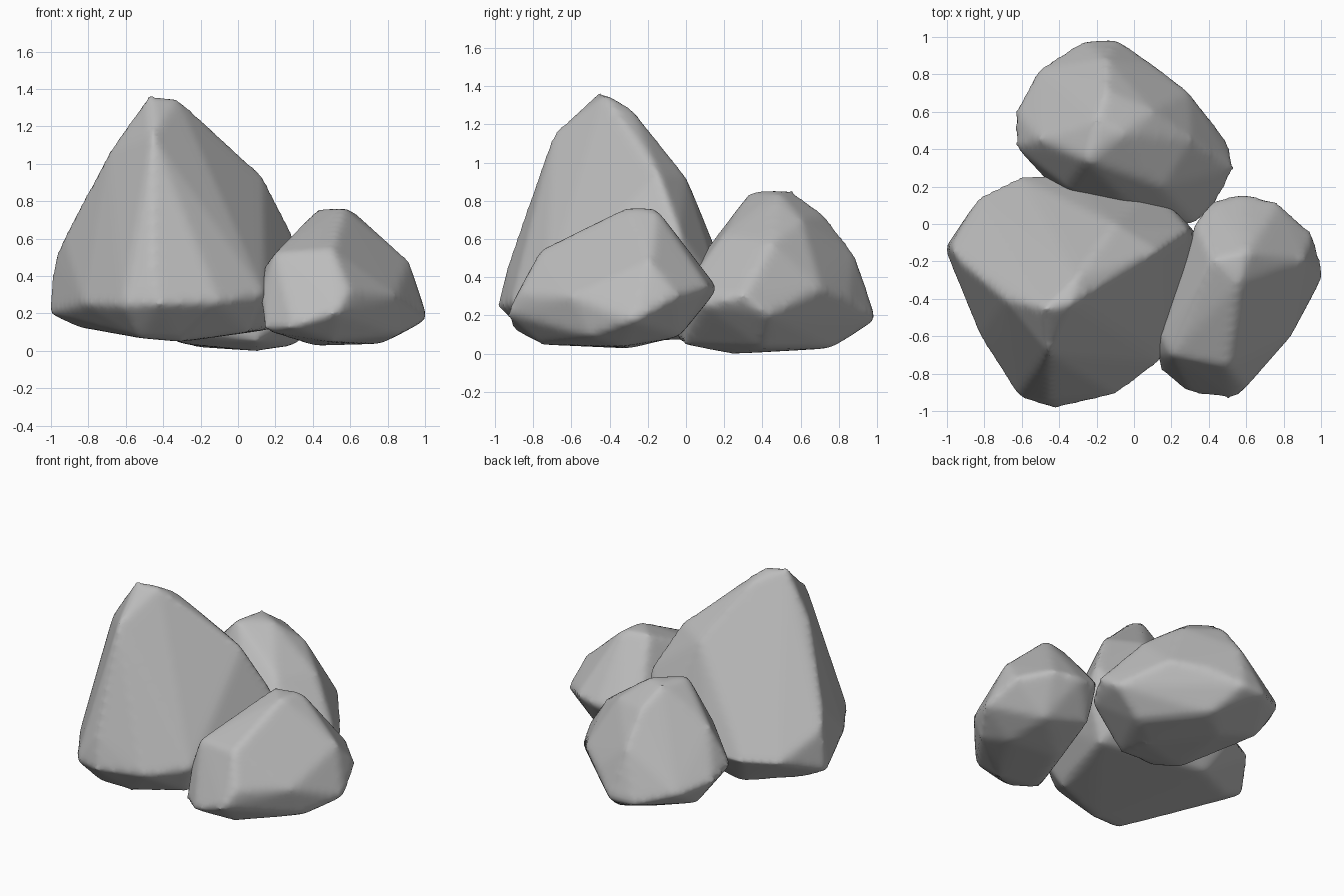
import bpy
import bmesh
from mathutils import Vector

default_cube = bpy.data.objects.get("Cube")
if default_cube:
    bpy.data.objects.remove(default_cube, do_unlink=True)

# One plain stone colour for every boulder
stone = bpy.data.materials.new("stone_grey")
stone.use_nodes = True
STONE_COLOUR = (0.5, 0.5, 0.5, 1.0)
stone.diffuse_color = STONE_COLOUR
stone.node_tree.nodes["Principled BSDF"].inputs["Base Color"].default_value = STONE_COLOUR


def bounds(points):
    """Lowest and highest corner of a set of points."""
    low = Vector([min(p[axis] for p in points) for axis in range(3)])
    high = Vector([max(p[axis] for p in points) for axis in range(3)])
    return low, high


def make_boulder(name, crown, shoulder, waist, base):
    """Wrap a hull around the chiselled corners, then wear its edges round."""
    corners = crown + shoulder + waist + base
    bm = bmesh.new()
    for corner in corners:
        bm.verts.new(corner)
    hull = bmesh.ops.convex_hull(bm, input=bm.verts[:])
    unused = [v for v in bm.verts if not v.link_faces]
    bmesh.ops.delete(bm, geom=unused, context="VERTS")
    bmesh.ops.recalc_face_normals(bm, faces=bm.faces[:])
    mesh = bpy.data.meshes.new(name)
    bm.to_mesh(mesh)
    bm.free()
    boulder = bpy.data.objects.new(name, mesh)
    bpy.context.collection.objects.link(boulder)

    # Even skin, then erosion
    skin = boulder.modifiers.new("even_skin", "REMESH")
    skin.mode = "VOXEL"
    skin.voxel_size = 0.025
    wear = boulder.modifiers.new("worn_edges", "SMOOTH")
    wear.factor = 0.5
    wear.iterations = 7
    graph = bpy.context.evaluated_depsgraph_get()
    worn = bpy.data.meshes.new_from_object(boulder.evaluated_get(graph))
    boulder.modifiers.clear()
    boulder.data = worn
    bpy.data.meshes.remove(mesh)
    worn.name = name

    # Grow back to the size the corners had before the erosion
    low, high = bounds(corners)
    worn_low, worn_high = bounds([v.co for v in worn.vertices])
    for vertex in worn.vertices:
        for axis in range(3):
            share = (vertex.co[axis] - worn_low[axis]) / (worn_high[axis] - worn_low[axis])
            vertex.co[axis] = low[axis] + share * (high[axis] - low[axis])

    worn.materials.clear()
    worn.materials.append(stone)
    worn.polygons.foreach_set("use_smooth", [True] * len(worn.polygons))
    return boulder


# Tall pointed boulder at the front right corner of the group
make_boulder(
    "tall_boulder",
    crown=[(-0.47, -0.45, 1.36), (-0.32, -0.42, 1.34), (-0.3, -0.28, 1.27)],
    shoulder=[(-0.45, -0.69, 1.14), (-0.68, -0.4, 1.06), (0.13, -0.14, 0.93),
              (-0.1, 0, 0.92), (-0.92, -0.2, 0.6), (0.29, -0.03, 0.62)],
    waist=[(0.33, -0.05, 0.4), (0.25, -0.4, 0.35), (0.14, -0.73, 0.3),
           (-0.1, -0.91, 0.26), (-0.42, -0.98, 0.25), (-0.61, -0.92, 0.24),
           (-0.45, -0.93, 0.45), (-0.81, -0.6, 0.25), (-1, -0.13, 0.2),
           (-0.97, -0.12, 0.48), (-0.82, 0.14, 0.3), (-0.6, 0.25, 0.3),
           (-0.35, 0.25, 0.3), (0.1, 0.2, 0.3)],
    base=[(-0.85, -0.1, 0.13), (-0.52, -0.78, 0.07), (-0.3, -0.75, 0.05),
          (0.05, -0.65, 0.1), (0.2, -0.1, 0.12), (-0.5, 0.1, 0.08)],
)

# Low wedge-shaped boulder leaning toward the front left
make_boulder(
    "low_boulder",
    crown=[(0.42, -0.2, 0.75), (0.56, -0.32, 0.76), (0.6, -0.16, 0.75)],
    shoulder=[(0.2, -0.7, 0.52), (0.5, -0.76, 0.54), (0.53, -0.6, 0.61),
              (0.15, -0.6, 0.45), (0.9, -0.2, 0.48), (0.33, 0, 0.46)],
    waist=[(0.12, -0.69, 0.28), (0.53, -0.93, 0.21), (0.59, -0.87, 0.32),
           (0.83, -0.6, 0.3), (1, -0.28, 0.17), (0.94, -0.06, 0.3),
           (0.76, 0.1, 0.35), (0.58, 0.15, 0.34), (0.42, 0.11, 0.38)],
    base=[(0.15, -0.78, 0.11), (0.3, -0.9, 0.13), (0.85, -0.5, 0.09),
          (0.4, -0.3, 0.03), (0.5, -0.75, 0.05), (0.75, -0.35, 0.04),
          (0.7, -0.05, 0.09), (0.4, 0, 0.15)],
)

# Rounded boulder resting behind the other two
make_boulder(
    "back_boulder",
    crown=[(-0.25, 0.34, 0.85), (-0.06, 0.48, 0.84), (-0.2, 0.55, 0.85)],
    shoulder=[(-0.5, 0.45, 0.6), (-0.15, 0.87, 0.52), (-0.15, 0.71, 0.73),
              (0.1, 0.6, 0.7), (0.3, 0.45, 0.58), (0.15, 0.2, 0.62),
              (0, 0.08, 0.5), (-0.35, 0.2, 0.5)],
    waist=[(-0.63, 0.41, 0.35), (-0.63, 0.6, 0.3), (-0.51, 0.82, 0.25),
           (-0.27, 0.97, 0.18), (-0.1, 0.98, 0.18), (0.1, 0.84, 0.3),
           (0.29, 0.7, 0.34), (0.5, 0.43, 0.2), (0.53, 0.3, 0.3),
           (0.42, 0.1, 0.25), (0.32, 0.01, 0.35)],
    base=[(0.1, 0.25, 0), (-0.2, 0.6, 0.02), (0, 0.76, 0.03), (-0.5, 0.6, 0.12),
          (0.3, 0.4, 0.03), (0.1, 0, 0.05), (-0.3, 0.1, 0.04), (-0.2, -0.04, 0.08)],
)
